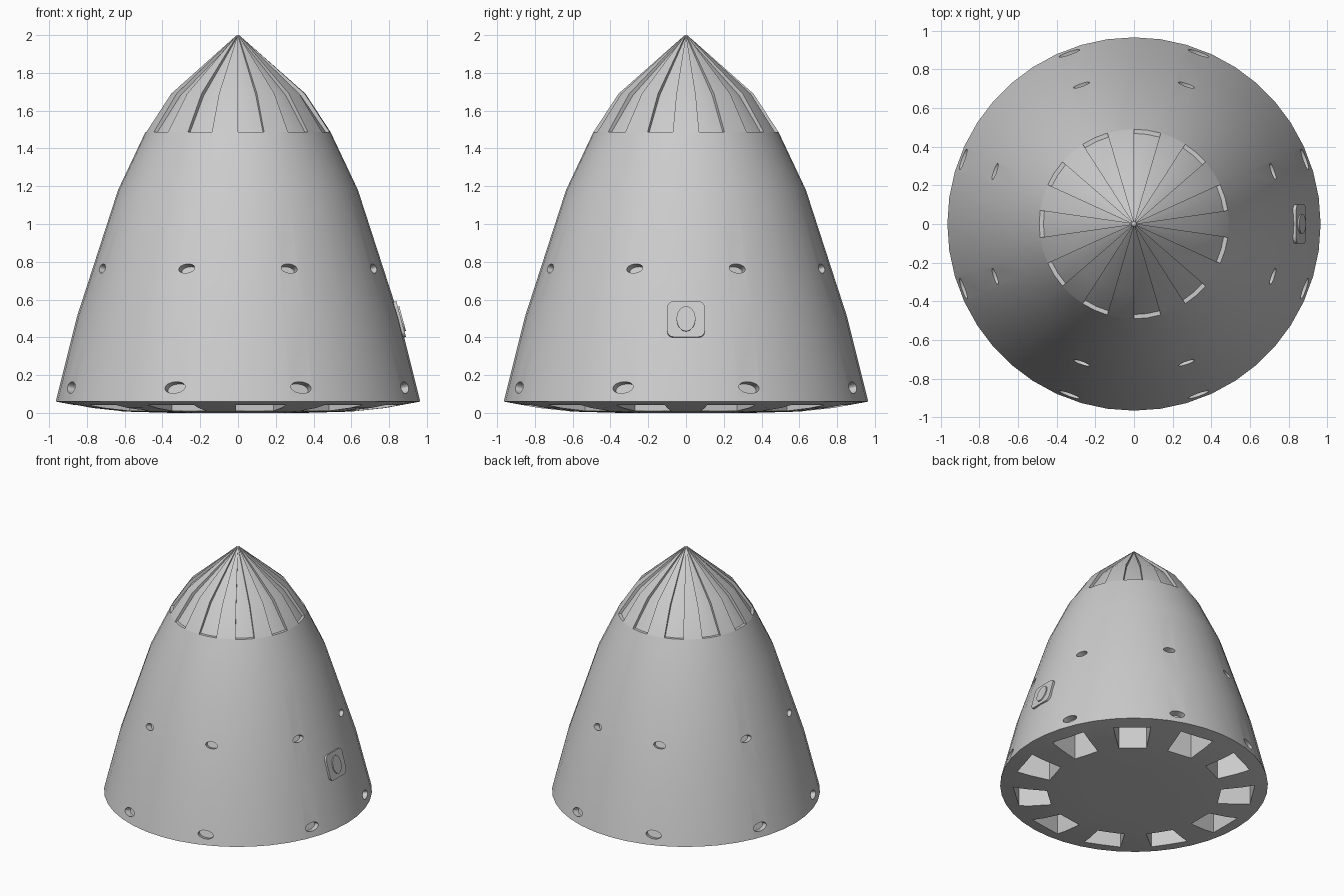
import bpy, bmesh, math
from mathutils import Matrix, Vector

if "Cube" in bpy.data.objects:
    bpy.data.objects.remove(bpy.data.objects["Cube"])

SEG = 44                    # sides round the capsule
TAU = 2 * math.pi
grey = bpy.data.materials.new("light_grey")
grey.diffuse_color = (0.6, 0.6, 0.6, 1)
grey.use_nodes = True
grey.node_tree.nodes["Principled BSDF"].inputs["Base Color"].default_value = grey.diffuse_color


def make(name, bm, smooth=True):
    bmesh.ops.recalc_face_normals(bm, faces=bm.faces)
    me = bpy.data.meshes.new(name)
    bm.to_mesh(me)
    bm.free()
    ob = bpy.data.objects.new(name, me)
    bpy.context.collection.objects.link(ob)
    me.materials.append(grey)
    if smooth:
        shade(ob)
    return ob


def shade(ob):
    bpy.ops.object.select_all(action='DESELECT')
    ob.select_set(True)
    bpy.context.view_layer.objects.active = ob
    bpy.ops.object.shade_smooth_by_angle(angle=math.radians(25))


def revolve(bm, prof):
    """Closed solid from (radius, z) points, capped at both ends."""
    rings = [[bm.verts.new((r * math.cos(TAU * i / SEG), r * math.sin(TAU * i / SEG), z))
              for i in range(SEG)] for r, z in prof]
    for a, b in zip(rings, rings[1:]):
        for i in range(SEG):
            j = (i + 1) % SEG
            bm.faces.new((a[i], a[j], b[j], b[i]))
    bm.faces.new(rings[0][::-1])
    bm.faces.new(rings[-1])


def loft(bm, a, b):
    """Closed prism between two matching loops."""
    va, vb = [bm.verts.new(p) for p in a], [bm.verts.new(p) for p in b]
    n = len(va)
    for i in range(n):
        j = (i + 1) % n
        bm.faces.new((va[i], va[j], vb[j], vb[i]))
    bm.faces.new(va[::-1])
    bm.faces.new(vb)


def surface_frame(angle, r, z, slope, roll=0):
    """Local x = along the rim, y = up the wall, z = outward."""
    t = Vector((-math.sin(angle), math.cos(angle), 0))
    out = Vector((math.cos(angle), math.sin(angle), slope)).normalized()
    up = out.cross(t)
    m = Matrix((t, up, out)).transposed().to_4x4()
    return Matrix.Translation((r * math.cos(angle), r * math.sin(angle), z)) @ m @ Matrix.Rotation(roll, 4, 'Z')


def plate(bm, frame, outline, z0, z1):
    loft(bm, [frame @ Vector((x, y, z0)) for x, y in outline],
         [frame @ Vector((x, y, z1)) for x, y in outline])


def ellipse(a, b, n=24):
    return [(a * math.cos(TAU * i / n), b * math.sin(TAU * i / n)) for i in range(n)]


# main hull with shallow domed base
bm = bmesh.new()
revolve(bm, [(0.35, 0), (0.6, 0.007), (0.78, 0.026), (0.965, 0.06),
             (0.853, 0.508), (0.635, 1.18), (0.49, 1.487)])
hull = make("hull", bm, False)

# cutters: base pockets and thruster ports
bm = bmesh.new()
for k in range(11):
    rot = Matrix.Rotation(math.pi + k * TAU / 11, 4, 'Z')
    quad = [(0.62, -0.1), (0.86, -0.135), (0.86, 0.135), (0.62, 0.1)]
    loft(bm, [rot @ Vector((x, y, -0.1)) for x, y in quad],
         [rot @ Vector((x, y, 0.22)) for x, y in quad])
for r, z, a, b, slope in ((0.946, 0.135, 0.057, 0.031, 0.25), (0.77, 0.765, 0.045, 0.025, 0.32)):
    for q in range(4):
        for s in (-1, 1):
            frame = surface_frame(q * math.pi / 2 + s * math.radians(20.7), r, z, slope, -s * 0.1)
            plate(bm, frame, ellipse(a, b), -0.05, 0.05)
cutter = make("cutter", bm, False)
cutter.hide_render = True

mod = hull.modifiers.new("cut", 'BOOLEAN')
mod.operation, mod.object, mod.solver = 'DIFFERENCE', cutter, 'EXACT'
bpy.context.view_layer.objects.active = hull
bpy.ops.object.modifier_apply(modifier="cut")
bpy.data.objects.remove(cutter)
shade(hull)

# nose: recessed core cone
bm = bmesh.new()
revolve(bm, [(0.473, 1.48), (0.335, 1.68), (0.006, 1.99)])
make("nose_core", bm)

# nose: eleven raised petals between the recesses
bm = bmesh.new()
prof = [(0.49, 1.487), (0.357, 1.69), (0.012, 1.995)]
inner = [(0.44, 1.485), (0.30, 1.66), (0.0, 1.97)]
step = TAU / SEG
for k in range(11):
    mid = k * TAU / 11
    grid = [[[bm.verts.new((r * math.cos(mid + s * step), r * math.sin(mid + s * step), z))
              for s in (-1, 0, 1)] for r, z in p] for p in (prof, inner)]
    o, n = grid
    for i in range(2):
        for j in range(2):
            bm.faces.new((o[i][j], o[i][j + 1], o[i + 1][j + 1], o[i + 1][j]))
        for j in (0, 2):
            bm.faces.new((o[i][j], o[i + 1][j], n[i + 1][j], n[i][j]))
make("nose_petals", bm)

# tip cap
bm = bmesh.new()
revolve(bm, [(0.014, 1.985), (0.012, 1.996), (0.004, 2.0)])
make("nose_tip", bm)

# hatch: rounded plate with oval window on the right side
frame = surface_frame(0, 0.856, 0.495, 0.27)
outline = []
for i, (cx, cy) in enumerate(((1, 1), (-1, 1), (-1, -1), (1, -1))):
    for k in range(6):
        t = (i + k / 5) * math.pi / 2
        outline.append((cx * 0.065 + 0.035 * math.cos(t), cy * 0.063 + 0.035 * math.sin(t)))
bm = bmesh.new()
plate(bm, frame, outline, -0.03, 0.008)
make("hatch", bm)
bm = bmesh.new()
plate(bm, frame, ellipse(0.05, 0.068), 0, 0.016)
make("hatch_window", bm)
